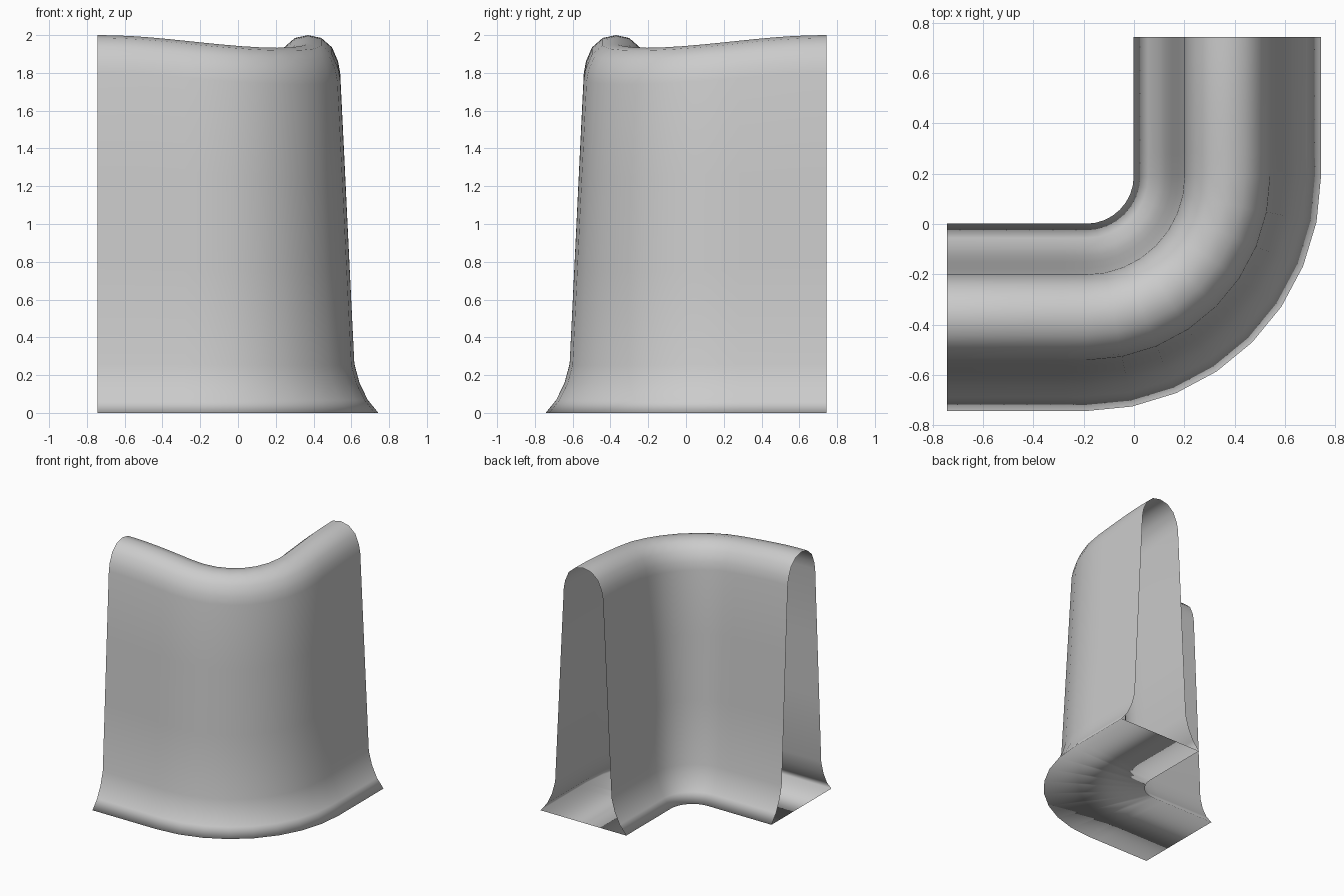
import bpy
import bmesh
import math

if "Cube" in bpy.data.objects:
    bpy.data.objects.remove(bpy.data.objects["Cube"])

END = 0.743          # where both arms stop
CX, CY = -0.19, 0.19 # centre of the bend
R = 0.561            # bend radius on the centreline
DIP = 0.067          # how far the ridge sags at the corner
STRAIGHT, ARC = 6, 8

# Half cross-section: flared foot, tapering wall, rounded ridge
half = [(0.372, 0), (0.315, 0.07), (0.272, 0.16), (0.245, 0.26), (0.22, 0.77),
        (0.195, 1.29), (0.17, 1.80), (0.159, 1.86), (0.127, 1.935), (0.07, 1.985)]
profile = half + [(0, 2.0)] + [(-o, z) for o, z in reversed(half)]

# Centreline stations: x, y, outward direction, distance along the path
arm = END + CX
total = 2 * arm + R * math.pi / 2
stations = []
for i in range(STRAIGHT):
    d = arm * i / STRAIGHT
    stations.append((-END + d, CY - R, 0, -1, d))
for i in range(ARC + 1):
    a = -math.pi / 2 + math.pi / 2 * i / ARC
    c, s = math.cos(a), math.sin(a)
    stations.append((CX + R * c, CY + R * s, c, s, arm + R * (a + math.pi / 2)))
for i in range(1, STRAIGHT + 1):
    d = arm * i / STRAIGHT
    stations.append((CX + R, CY + d, 1, 0, total - arm + d))

# Sweep the profile along the path; the closed loop also makes the floor
bm = bmesh.new()
rings = []
for x, y, nx, ny, d in stations:
    k = 1 - DIP / 2 * 0.5 * (1 - math.cos(2 * math.pi * d / total))
    rings.append([bm.verts.new((x + nx * o, y + ny * o, z * k)) for o, z in profile])
n = len(profile)
for a, b in zip(rings, rings[1:]):
    for j in range(n):
        m = (j + 1) % n
        bm.faces.new((a[j], b[j], b[m], a[m]))
bmesh.ops.recalc_face_normals(bm, faces=bm.faces)
# Arms stay open at the ends, so make sure the walls face outward
bm.faces.ensure_lookup_table()
if bm.faces[n - 1].normal.z > 0:
    bmesh.ops.reverse_faces(bm, faces=bm.faces)

mesh = bpy.data.meshes.new("corner_wall")
bm.to_mesh(mesh)
bm.free()
for p in mesh.polygons:
    p.use_smooth = True
wall = bpy.data.objects.new("corner_wall", mesh)
bpy.context.collection.objects.link(wall)
